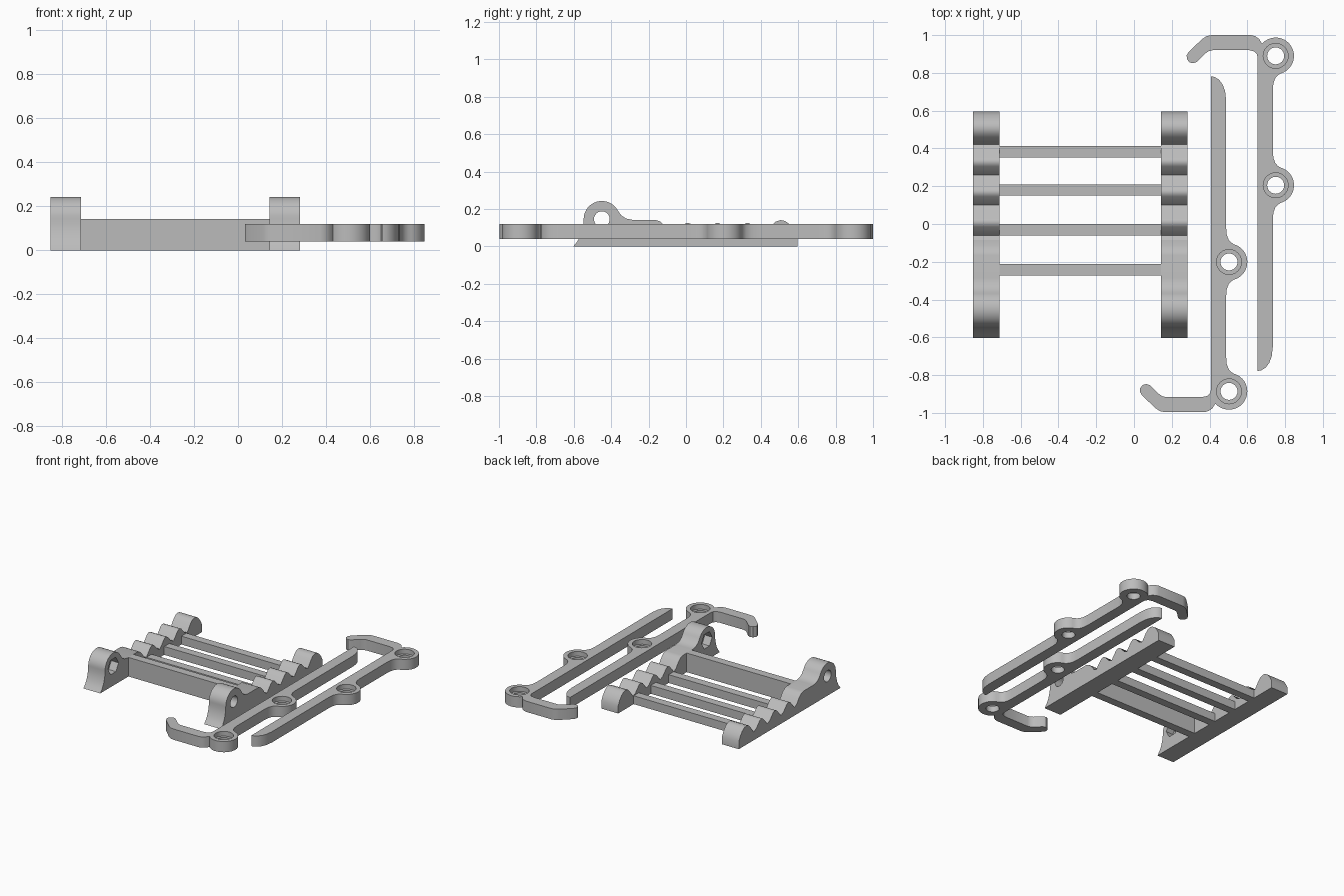
import bpy, bmesh, math
from mathutils import Matrix, Vector

if "Cube" in bpy.data.objects:
    bpy.data.objects.remove(bpy.data.objects["Cube"])

GREY = (0.5, 0.5, 0.5, 1)
grey = bpy.data.materials.new("plain grey")
grey.use_nodes = True
grey.diffuse_color = GREY
grey.node_tree.nodes["Principled BSDF"].inputs["Base Color"].default_value = GREY


def arc(cx, cy, r, start, end, steps=20):
    angles = [math.radians(start + (end - start) * i / steps) for i in range(steps + 1)]
    return [(cx + r * math.cos(a), cy + r * math.sin(a)) for a in angles]


def prism(name, outline, low, high, place):
    """Extrude a flat outline; place(a, b, depth) turns it into space."""
    bm = bmesh.new()
    rings = [[bm.verts.new(place(a, b, d)) for a, b in outline] for d in (low, high)]
    bm.faces.new(rings[0])
    bm.faces.new(rings[1])
    n = len(outline)
    for i in range(n):
        j = (i + 1) % n
        bm.faces.new((rings[0][i], rings[0][j], rings[1][j], rings[1][i]))
    bmesh.ops.recalc_face_normals(bm, faces=bm.faces)
    mesh = bpy.data.meshes.new(name)
    bm.to_mesh(mesh)
    bm.free()
    mesh.materials.append(grey)
    obj = bpy.data.objects.new(name, mesh)
    bpy.context.collection.objects.link(obj)
    return obj


def select(obj):
    bpy.ops.object.select_all(action='DESELECT')
    obj.select_set(True)
    bpy.context.view_layer.objects.active = obj


def cut(obj, cutter):
    cutter.hide_render = True
    mod = obj.modifiers.new("cut", 'BOOLEAN')
    mod.operation = 'DIFFERENCE'
    mod.solver = 'EXACT'
    mod.object = cutter
    select(obj)
    bpy.ops.object.modifier_apply(modifier=mod.name)
    bpy.data.objects.remove(cutter)


def smooth(obj):
    select(obj)
    bpy.ops.object.shade_smooth_by_angle(angle=math.radians(30))


def along_x(a, b, d):
    return (d, a, b)


def along_z(a, b, d):
    return (a, b, d)


# Side rail profile: flared foot, pivot ring, flat shoulder, teeth, end block
rail = [(-.603, 0), (-.582, .025), (-.565, .055), (-.554, .09), (-.548, .12)]
rail += arc(-.45, .146, .097, 180, 30)
rail += [(-.347, .167), (-.32, .149), (-.285, .142), (-.165, .142),
         (-.14, .134), (-.115, .113), (-.085, .072), (-.06, .062)]
for k in range(3):
    y = -.06 + .16 * k
    rail += [(y + .045, .115), (y + .06, .124), (y + .075, .125), (y + .09, .118),
             (y + .13, .075), (y + .16, .062)]
rail += [(.46, .115), (.48, .133), (.505, .141), (.53, .136),
         (.555, .118), (.577, .09), (.595, .055), (.595, 0)]

RING = (-.45, .146)
for name, x0, x1, inner in (("right_rail", -.852, -.713, -.713),
                            ("left_rail", .143, .282, .143)):
    obj = prism(name, rail, x0, x1, along_x)
    # round pivot hole with a hexagonal nut pocket on the inner side
    cut(obj, prism("hole", arc(*RING, .042, 0, 345, 23), x0 - .05, x1 + .05, along_x))
    cut(obj, prism("pocket", arc(*RING, .062, 0, 300, 5), inner - .06, inner + .06, along_x))
    smooth(obj)

# Cross bars between the rails, the front one tall
for i, (y, height) in enumerate(((-.242, .142), (-.03, .062), (.18, .062), (.382, .062))):
    half = .03
    prism(f"cross_bar_{i + 1}", [(y - half, 0), (y + half, 0), (y + half, height), (y - half, height)],
          -.72, .15, along_x)

# Hooked arm outline: rounded end, two bosses with fillets, bent hook
UPPER, LOWER = (.75, .89), (.75, .205)
R = .097


def fillet(boss, side):
    offsets = ((.735, .18), (.738, .145), (.748, .118), (.76, .104))
    points = [(x, boss[1] + side * d) for x, d in offsets]
    return points if side < 0 else points[::-1]


arm = [(.655, -.778), (.675, -.774), (.697, -.76), (.716, -.735), (.729, -.7), (.735, -.65)]
arm += fillet(LOWER, -1) + arc(*LOWER, R, -75, 75) + fillet(LOWER, 1)
arm += fillet(UPPER, -1) + arc(*UPPER, R, -75, 138)
arm += [(.662, .98), (.642, .994), (.62, 1), (.41, 1), (.385, .995), (.362, .98),
        (.29, .912), (.279, .893), (.28, .873), (.292, .857), (.312, .851), (.332, .858),
        (.378, .903), (.395, .915), (.415, .92),
        (.61, .92), (.635, .914), (.65, .9), (.655, .878)]


def back_arm(a, b, d):
    return (a, b, d)


def front_arm(a, b, d):
    return (a - .247, .004 - b, d)


for name, place in (("back_hook_arm", back_arm), ("front_hook_arm", front_arm)):
    obj = prism(name, arm, .04, .12, place)
    # stepped screw holes
    for boss in (UPPER, LOWER):
        cut(obj, prism("hole", arc(*boss, .045, 0, 345, 23), 0, .2, place))
        cut(obj, prism("counterbore", arc(*boss, .066, 0, 345, 23), .085, .2, place))
    smooth(obj)
